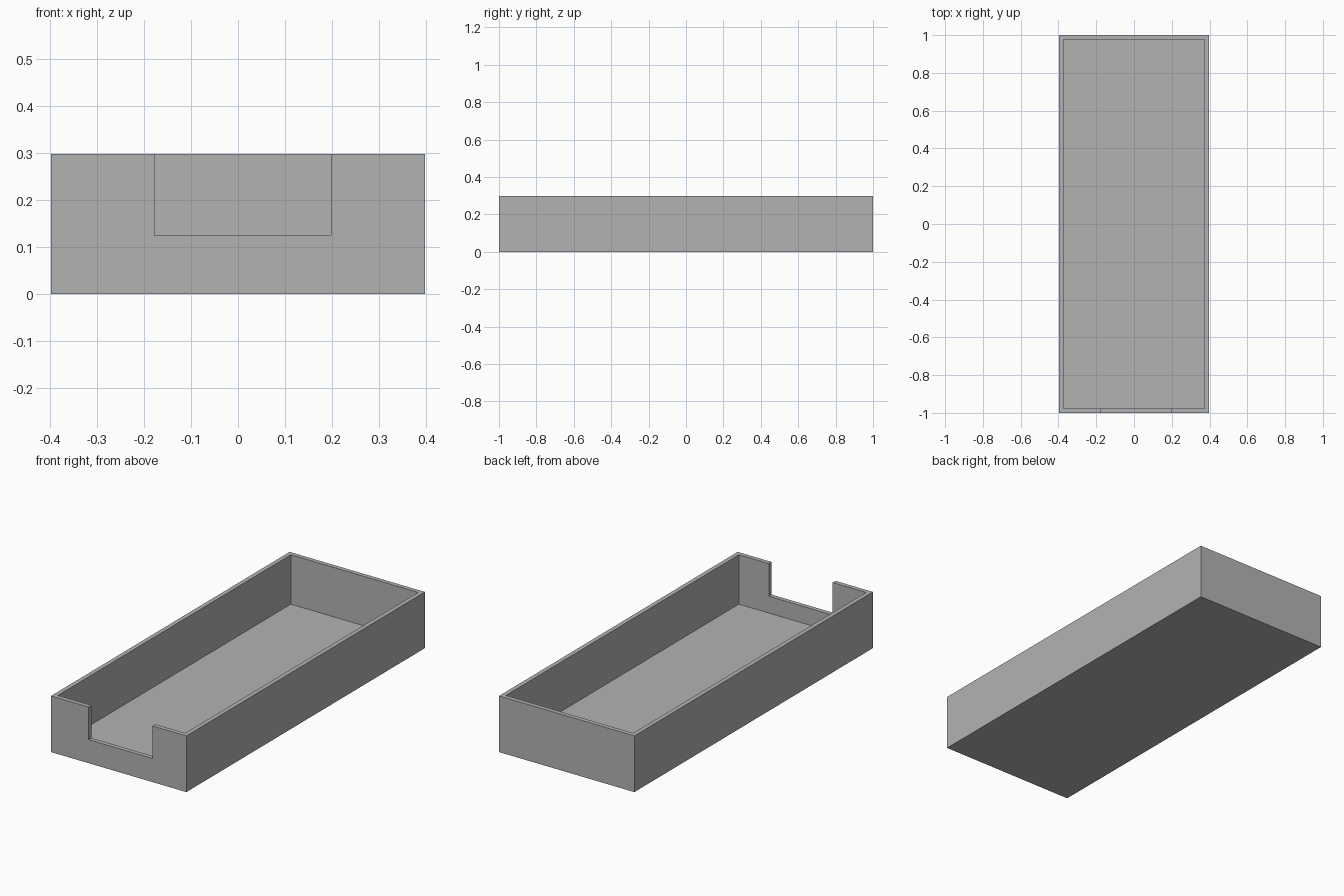
import bpy

if "Cube" in bpy.data.objects:
    bpy.data.objects.remove(bpy.data.objects["Cube"], do_unlink=True)

# Single grey material
grey = bpy.data.materials.new("plain_grey")
grey.use_nodes = True
colour = (0.45, 0.45, 0.45, 1)
grey.diffuse_color = colour
grey.node_tree.nodes["Principled BSDF"].inputs["Base Color"].default_value = colour


def box(name, low, high):
    """Box spanning two opposite corners."""
    centre = [(a + b) / 2 for a, b in zip(low, high)]
    bpy.ops.mesh.primitive_cube_add(size=1, location=centre)
    obj = bpy.context.object
    obj.name = name
    obj.scale = [b - a for a, b in zip(low, high)]
    bpy.ops.object.transform_apply(location=True, rotation=False, scale=True)
    obj.data.materials.append(grey)
    return obj


def cut(target, cutter):
    """Subtract the cutter and remove it."""
    mod = target.modifiers.new("cut", 'BOOLEAN')
    mod.operation = 'DIFFERENCE'
    mod.solver = 'EXACT'
    mod.object = cutter
    cutter.hide_render = True
    bpy.context.view_layer.objects.active = target
    bpy.ops.object.modifier_apply(modifier=mod.name)
    bpy.data.objects.remove(cutter, do_unlink=True)


HALF_X, HALF_Y, HEIGHT = 0.397, 1.0, 0.298
WALL, FLOOR = 0.0235, 0.036

# Open tray body
tray = box("tray", (-HALF_X, -HALF_Y, 0), (HALF_X, HALF_Y, HEIGHT))

# Hollow interior
cut(tray, box("interior_cutter",
              (WALL - HALF_X, WALL - HALF_Y, FLOOR),
              (HALF_X - WALL, HALF_Y - WALL, HEIGHT + 0.1)))

# Notch through the front wall, slightly off centre
cut(tray, box("front_notch_cutter",
              (-0.177, -HALF_Y - 0.1, 0.125),
              (0.198, -HALF_Y + 0.1, HEIGHT + 0.1)))
